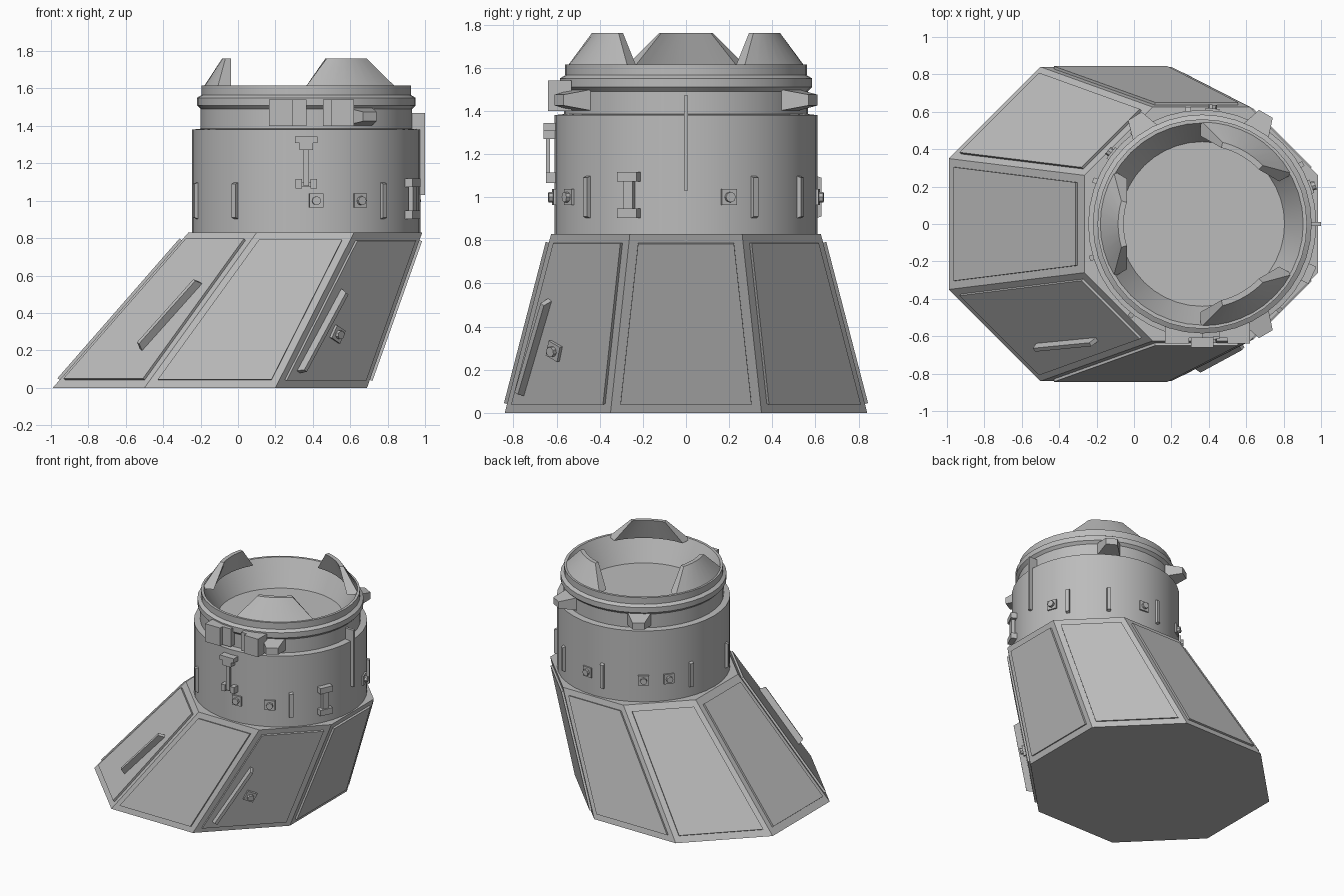
import bpy, bmesh
from math import cos, sin, radians, pi
from mathutils import Matrix, Vector

if "Cube" in bpy.data.objects:
    bpy.data.objects.remove(bpy.data.objects["Cube"])

AXIS = 0.365  # x of the collar's centre line

grey = bpy.data.materials.new("hull_grey")
grey.use_nodes = True
grey.diffuse_color = (0.5, 0.5, 0.5, 1)
bsdf = grey.node_tree.nodes["Principled BSDF"]
bsdf.inputs["Base Color"].default_value = grey.diffuse_color
bsdf.inputs["Roughness"].default_value = 0.7


def finish(name, bm, smooth=False):
    bmesh.ops.recalc_face_normals(bm, faces=bm.faces)
    mesh = bpy.data.meshes.new(name)
    bm.to_mesh(mesh)
    bm.free()
    mesh.materials.append(grey)
    obj = bpy.data.objects.new(name, mesh)
    bpy.context.collection.objects.link(obj)
    if smooth:
        bpy.ops.object.select_all(action='DESELECT')
        obj.select_set(True)
        bpy.context.view_layer.objects.active = obj
        bpy.ops.object.shade_smooth_by_angle(angle=radians(30))
    return obj


def loft(bm, rings):
    """Join rings of points into a closed solid."""
    loops = [[bm.verts.new(p) for p in ring] for ring in rings]
    n = len(loops[0])
    for low, high in zip(loops, loops[1:]):
        for i in range(n):
            j = (i + 1) % n
            bm.faces.new((low[i], low[j], high[j], high[i]))
    bm.faces.new(loops[0][::-1])
    bm.faces.new(loops[-1])


def frame(origin, across, up):
    """Local axes: x across, y up the surface, z outward."""
    up = up.normalized()
    out = across.cross(up).normalized()
    across = up.cross(out)
    m = Matrix((across, up, out)).transposed().to_4x4()
    m.translation = origin
    return m


def block(bm, m, size, at=(0, 0, 0), taper=1.0):
    """Block standing on the local surface, tapered towards its outer end."""
    w, h, d = size
    c = Vector(at)
    corners = ((-1, -1), (1, -1), (1, 1), (-1, 1))
    loft(bm, [[m @ (c + Vector((x * w / 2 * s, y * h / 2 * s, z))) for x, y in corners]
              for s, z in ((1, 0), (taper, d))])


def collar_frame(angle, z, radius=0.6):
    a = radians(angle)
    return frame(Vector((AXIS + radius * cos(a), radius * sin(a), z)),
                 Vector((-sin(a), cos(a), 0)), Vector((0, 0, 1)))


def knob(bm, m):
    """Square plate with a round button."""
    block(bm, m, (0.075, 0.075, 0.02))
    ring = [(0.024 * cos(k * pi / 4), 0.024 * sin(k * pi / 4)) for k in range(8)]
    loft(bm, [[m @ Vector((x, y, z)) for x, y in ring] for z in (0.015, 0.04)])


# Leaning eight-sided skirt
def octagon(cx, apothem, half, z):
    a, h = apothem, half
    pts = [(a, -h), (a, h), (h, a), (-h, a), (-a, h), (-a, -h), (-h, -a), (h, -a)]
    return [Vector((cx + x, y, z)) for x, y in pts]


bottom = octagon(-0.15, 0.84, 0.35, 0)
top = octagon(0.36, 0.625, 0.26, 0.83)
bm = bmesh.new()
loft(bm, [bottom, top])
finish("skirt", bm)


def on_skirt(i, u, v):
    j = (i + 1) % 8
    return bottom[i].lerp(bottom[j], u).lerp(top[i].lerp(top[j], u), v)


def skirt_frame(i, u, v, u2=None, v2=None):
    u2 = u if u2 is None else u2
    v2 = v + 0.1 if v2 is None else v2
    mid = on_skirt(i, (u + u2) / 2, (v + v2) / 2)
    return frame(mid, bottom[(i + 1) % 8] - bottom[i], on_skirt(i, u2, v2) - on_skirt(i, u, v))


# Raised cover panels on every skirt face
bm = bmesh.new()
for i in range(8):
    quad = [on_skirt(i, u, v) for u, v in ((0.06, 0.05), (0.94, 0.05), (0.92, 0.95), (0.08, 0.95))]
    out = (quad[1] - quad[0]).cross(quad[3] - quad[0]).normalized()
    loft(bm, [[p + out * d for p in quad] for d in (-0.005, 0.015)])
finish("skirt_panels", bm)

# Skirt grab rails and knob: face, start and end across and up the face
bm = bmesh.new()
for i, u, v, u2, v2 in ((5, 0.67, 0.23, 0.78, 0.67), (7, 0.14, 0.1, 0.2, 0.64)):
    m = skirt_frame(i, u, v, u2, v2)
    length = (on_skirt(i, u2, v2) - on_skirt(i, u, v)).length
    block(bm, m, (0.025, length, 0.06), taper=0.92)
finish("skirt_rails", bm)
bm = bmesh.new()
knob(bm, skirt_frame(7, 0.38, 0.3) @ Matrix.Translation((0, 0, 0.012)))
finish("skirt_knob", bm)

# Round collar with neck, ring, funnel and inner floor
profile = [(0.61, 0.8), (0.61, 1.38), (0.565, 1.385), (0.565, 1.49), (0.585, 1.51),
           (0.585, 1.55), (0.56, 1.565), (0.56, 1.615), (0.54, 1.615), (0.44, 1.42)]
SIDES = 40
bm = bmesh.new()
loft(bm, [[(AXIS + r * cos(2 * pi * k / SIDES), r * sin(2 * pi * k / SIDES), z)
           for k in range(SIDES)] for r, z in profile])
finish("collar", bm, smooth=True)

# Three guide petals leaning in over the funnel
bm = bmesh.new()
STEPS = 8


def petal_arc(centre, spread, radius, z):
    arc = [radians(centre + spread * (2 * k / STEPS - 1)) for k in range(STEPS + 1)]
    return [(AXIS + radius * cos(a), radius * sin(a), z) for a in arc]


for centre in (60, 180, 300):
    rings = []
    for spread, outer, inner, z in ((31, 0.555, 0.47, 1.6), (16, 0.45, 0.42, 1.76)):
        rings.append(petal_arc(centre, spread, outer, z) + petal_arc(centre, spread, inner, z)[::-1])
    loft(bm, rings)
finish("guide_petals", bm, smooth=True)

# Small upright bars round the collar
bm = bmesh.new()
for angle in (31, 59, 97, 158, 197, 232, 312):
    block(bm, collar_frame(angle, 1.0), (0.03, 0.2, 0.03), taper=0.9)
finish("collar_bars", bm)

# Knobs round the collar
bm = bmesh.new()
for angle in (19, 85, 125, 142, 275, 298):
    knob(bm, collar_frame(angle, 1.0))
finish("collar_knobs", bm)

# Tall fin on the right side
bm = bmesh.new()
block(bm, collar_frame(0, 1.25, 0.56), (0.02, 0.44, 0.075))
finish("tall_fin", bm)

# Handle with two clamps
bm = bmesh.new()
m = collar_frame(-25, 1.01)
block(bm, m, (0.05, 0.2, 0.025), (0, 0, 0.015))
for y in (-0.085, 0.085):
    block(bm, m, (0.1, 0.045, 0.05), (0, y, 0))
finish("clamped_handle", bm)

# Front handle with a wide head and a forked foot
bm = bmesh.new()
m = collar_frame(270, 1.2)
block(bm, m, (0.03, 0.24, 0.02), (0, 0, 0.03))
block(bm, m, (0.12, 0.035, 0.06), (0, 0.125, 0))
block(bm, m, (0.07, 0.04, 0.06), (0, 0.09, 0))
for x in (-0.04, 0.04):
    block(bm, m, (0.035, 0.05, 0.05), (x, -0.11, 0))
block(bm, m, (0.1, 0.025, 0.04), (0, -0.115, 0))
finish("front_handle", bm)

# Equipment boxes on the front of the neck
bm = bmesh.new()
m = frame(Vector((0, -0.53, 1.47)), Vector((1, 0, 0)), Vector((0, 0, 1)))
for x, width, depth in ((0.23, 0.13, 0.11), (0.33, 0.07, 0.08), (0.56, 0.12, 0.11), (0.48, 0.05, 0.08)):
    block(bm, m, (width, 0.14, depth), (x, 0, 0))
finish("neck_boxes", bm)

# Tapered latch noses on the neck
bm = bmesh.new()
for angle in (60, 122, 300):
    block(bm, collar_frame(angle, 1.45, 0.55), (0.17, 0.1, 0.13), taper=0.5)
finish("latch_noses", bm)
